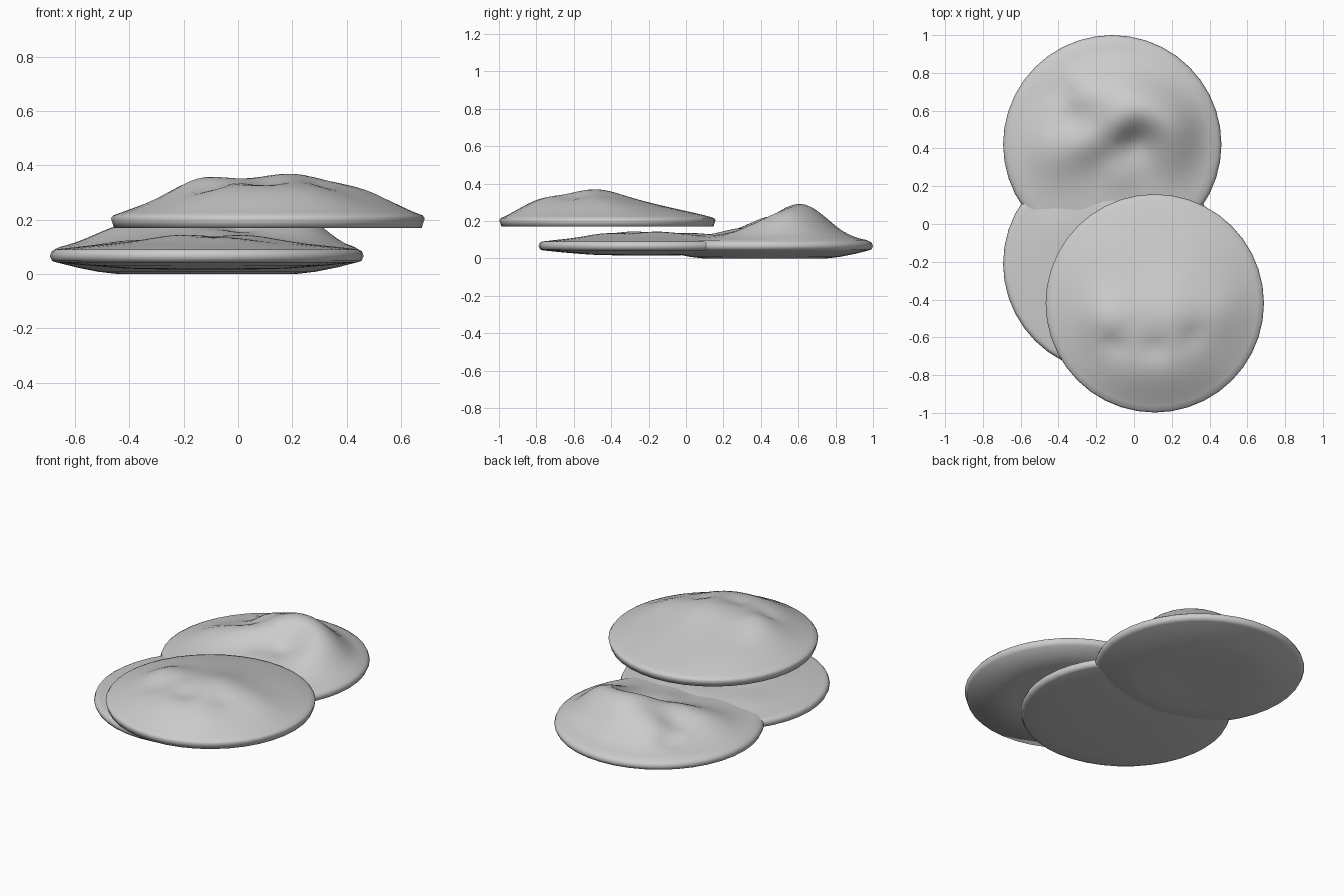
import bpy, bmesh, math

SEG = 40
R = 0.578


def relief(x, y, dome, bumps):
    # low dome plus soft lumps, fading out at the rim
    t = min(1.0, math.hypot(x, y) / 0.56)
    h = dome * (1 - t * t)
    for bx, by, amp, s in bumps:
        h += amp * math.exp(-((x - bx) ** 2 + (y - by) ** 2) / (2 * s * s)) * (1 - t ** 6)
    return h


def lumpy_disc(name, cx, cy, rim, rim_top, dome, bumps, bottom):
    bm = bmesh.new()
    rings = []

    def ring(r, zf):
        vs = []
        for i in range(SEG):
            a = 2 * math.pi * i / SEG
            x, y = r * math.cos(a), r * math.sin(a)
            vs.append(bm.verts.new((cx + x, cy + y, zf(x, y))))
        rings.append(vs)

    def top(x, y):
        return rim_top + relief(x, y, dome, bumps)

    for r, z in bottom + rim:
        ring(r, lambda x, y, z=z: z)
    for k in range(18, 0, -1):
        ring(0.56 * k / 18.5, top)
    for a, b in zip(rings, rings[1:]):
        for i in range(SEG):
            j = (i + 1) % SEG
            bm.faces.new((a[i], a[j], b[j], b[i]))
    apex = bm.verts.new((cx, cy, top(0, 0)))
    for i in range(SEG):
        bm.faces.new((rings[-1][i], rings[-1][(i + 1) % SEG], apex))
    bm.faces.new(list(reversed(rings[0])))
    me = bpy.data.meshes.new(name)
    bm.to_mesh(me)
    bm.free()
    for p in me.polygons:
        p.use_smooth = True
    ob = bpy.data.objects.new(name, me)
    bpy.context.collection.objects.link(ob)
    return ob


soft_rim = [(0.555, 0.043), (0.57, 0.048), (R, 0.066), (0.572, 0.083), (0.56, 0.09)]

# back disc with a tall curled ridge
lumpy_disc("back_disc", -0.115, 0.422, soft_rim, 0.095, 0.045,
           [(0.19, 0.19, 0.12, 0.12), (0.02, 0.26, 0.075, 0.11), (-0.17, 0.27, 0.06, 0.1),
            (0.36, 0.12, 0.07, 0.1), (0.02, 0.1, 0.055, 0.08), (-0.12, 0.02, 0.055, 0.09),
            (-0.3, -0.02, 0.055, 0.12), (0.33, -0.04, 0.045, 0.1), (0.05, -0.15, 0.02, 0.07),
            (-0.27, 0.29, -0.04, 0.04), (0.13, 0.02, -0.03, 0.06), (-0.22, 0.15, -0.02, 0.06)],
           [(0.2, 0.004), (0.33, 0.0), (0.4, 0.008), (0.48, 0.024)])

# middle disc, low and flat, overlapping the back disc
lumpy_disc("middle_disc", -0.115, -0.21, soft_rim, 0.09, 0.035,
           [(-0.1, -0.08, 0.02, 0.1), (0.15, 0.06, 0.02, 0.1), (0.08, -0.24, 0.014, 0.08),
            (0.0, 0.3, 0.018, 0.1), (-0.3, 0.2, 0.012, 0.09), (0.25, 0.27, 0.012, 0.07)],
           [(0.15, 0.016), (0.3, 0.02), (0.45, 0.032)])

# upper disc, cut flat underneath, resting above the others
lumpy_disc("upper_disc", 0.11, -0.42,
           [(0.567, 0.17), (R, 0.205), (0.57, 0.216)], 0.219, 0.105,
           [(-0.25, -0.08, 0.05, 0.1), (0.09, -0.06, 0.045, 0.12), (0.36, -0.05, 0.028, 0.1),
            (-0.12, -0.35, 0.035, 0.13), (0.15, -0.35, 0.035, 0.13), (0.0, 0.36, -0.015, 0.16),
            (0.0, -0.24, -0.02, 0.05), (-0.22, -0.22, -0.02, 0.04), (0.2, -0.18, -0.015, 0.04)],
           [(0.3, 0.17)])
